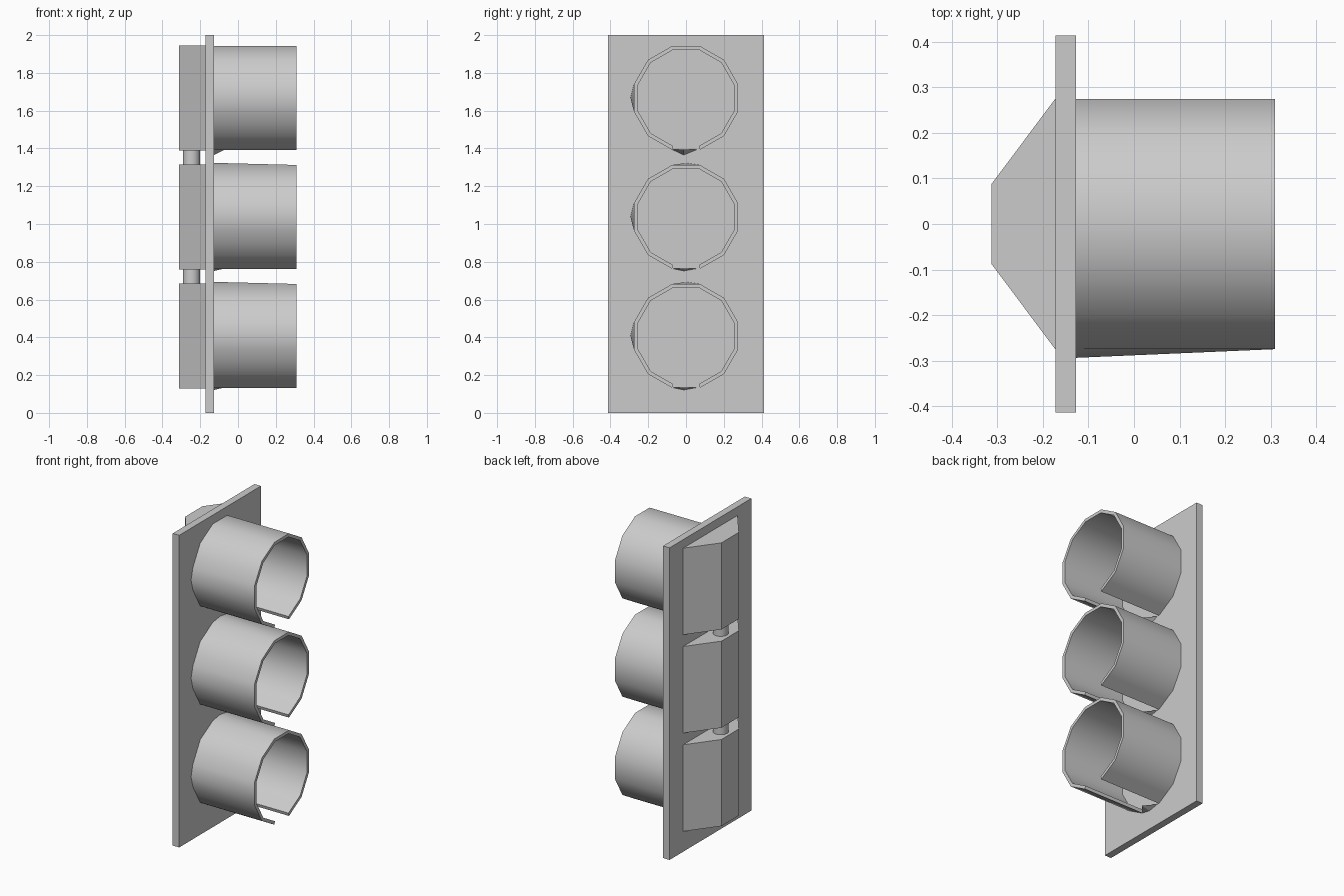
import bpy
from math import sin, cos, radians

if "Cube" in bpy.data.objects:
    bpy.data.objects.remove(bpy.data.objects["Cube"])

CENTRES = [0.4075, 1.0375, 1.6675]
PLATE_BACK, PLATE_FRONT, RIM = -0.173, -0.127, 0.31


def mesh_object(name, verts, faces, smooth=False):
    me = bpy.data.meshes.new(name)
    me.from_pydata(verts, [], faces)
    ob = bpy.data.objects.new(name, me)
    bpy.context.collection.objects.link(ob)
    bpy.ops.object.select_all(action='DESELECT')
    ob.select_set(True)
    bpy.context.view_layer.objects.active = ob
    # consistent outward normals
    bpy.ops.object.mode_set(mode='EDIT')
    bpy.ops.mesh.select_all(action='SELECT')
    bpy.ops.mesh.normals_make_consistent(inside=False)
    bpy.ops.object.mode_set(mode='OBJECT')
    if smooth:
        bpy.ops.object.shade_smooth_by_angle(angle=radians(40))
    return ob


def prism(name, outline, z0, z1):
    n = len(outline)
    verts = [(x, y, z) for z in (z0, z1) for x, y in outline]
    faces = [tuple(range(n))[::-1], tuple(range(n, 2 * n))]
    faces += [(i, (i + 1) % n, n + (i + 1) % n, n + i) for i in range(n)]
    return mesh_object(name, verts, faces)


def arc(x, apothem, zc, bulges={}):
    # twelve-sided ring with the bottom side left open, plus side midpoints
    pts = []
    for k in range(23):
        r = bulges.get(k, apothem if k % 2 else apothem / cos(radians(15)))
        t = radians(15 + 15 * k)
        pts.append((x, r * sin(t), zc - r * cos(t)))
    return pts


def visor(name, zc, bulges):
    rings = [arc(PLATE_FRONT, 0.275, zc, bulges), arc(RIM, 0.275, zc),
             arc(RIM, 0.255, zc), arc(PLATE_FRONT, 0.255, zc)]
    verts = [p for ring in rings for p in ring]
    faces = []
    for r in range(4):
        a, b = 23 * r, 23 * ((r + 1) % 4)
        faces += [(a + k, a + k + 1, b + k + 1, b + k) for k in range(22)]
    faces += [(0, 23, 46, 69), (22, 91, 68, 45)]
    return mesh_object(name, verts, faces, smooth=True)


# Backing plate
prism("backing_plate", [(PLATE_BACK, -0.414), (PLATE_FRONT, -0.414),
                        (PLATE_FRONT, 0.414), (PLATE_BACK, 0.414)], 0, 2)

for i, zc in enumerate(CENTRES):
    # Tapered rear housing
    prism(f"housing_{i}", [(PLATE_BACK, -0.275), (PLATE_BACK, 0.275),
                           (-0.313, 0.088), (-0.313, -0.088)],
          zc - 0.2775, zc + 0.2775)

    # Visor slotted underneath, slightly flared at its base
    top = i == 2
    visor(f"visor_{i}", zc, {17: 0.294} if top else {17: 0.294, 11: 0.286})

    # Small pointed lip under the visor base
    drop = 0.302 if top else 0.286
    mesh_object(f"visor_lip_{i}",
                [(PLATE_FRONT, -0.074, zc - 0.273), (PLATE_FRONT, 0.06, zc - 0.273),
                 (PLATE_FRONT, -0.012, zc - drop), (-0.07, -0.012, zc - 0.273)],
                [(0, 1, 2), (0, 2, 3), (1, 3, 2), (0, 3, 1)])

# Round connectors between the housings
for i in range(2):
    bpy.ops.mesh.primitive_cylinder_add(
        vertices=16, radius=0.046, depth=0.08,
        location=(-0.246, 0, (CENTRES[i] + CENTRES[i + 1]) / 2))
    bpy.context.object.name = f"connector_{i}"
    bpy.ops.object.shade_smooth_by_angle(angle=radians(40))
